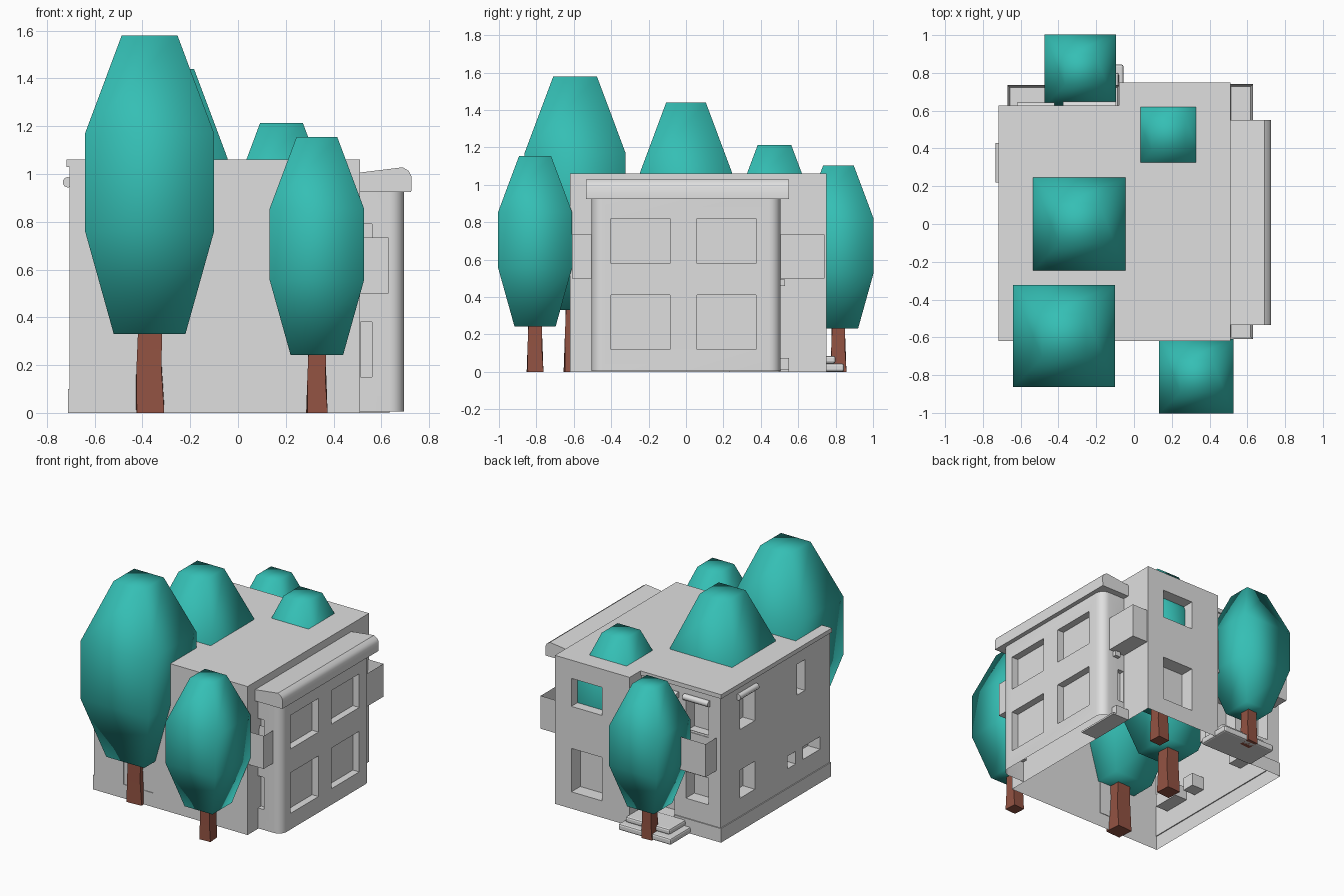
import bpy, bmesh, math
from mathutils import Matrix, Vector

if "Cube" in bpy.data.objects:
    bpy.data.objects.remove(bpy.data.objects["Cube"])


def material(name, col):
    m = bpy.data.materials.new(name)
    m.diffuse_color = (*col, 1)
    m.use_nodes = True
    m.node_tree.nodes["Principled BSDF"].inputs["Base Color"].default_value = m.diffuse_color
    return m


GREY = material("pale grey", (0.74, 0.74, 0.74))
TEAL = material("teal leaves", (0.035, 0.52, 0.46))
BROWN = material("brown bark", (0.29, 0.085, 0.055))


def finish(bm, name, mat, smooth=None):
    bmesh.ops.recalc_face_normals(bm, faces=bm.faces)
    me = bpy.data.meshes.new(name)
    bm.to_mesh(me)
    bm.free()
    me.materials.append(mat)
    ob = bpy.data.objects.new(name, me)
    bpy.context.collection.objects.link(ob)
    if smooth:
        smooth_mesh(me, smooth)
    return ob


def smooth_mesh(me, angle):
    for p in me.polygons:
        p.use_smooth = True
    me.set_sharp_from_angle(angle=math.radians(angle))


def loft(rings):
    """Skin a stack of equal-length point rings, capped at both ends."""
    bm = bmesh.new()
    rows = [[bm.verts.new(p) for p in r] for r in rings]
    n = len(rows[0])
    for a, b in zip(rows, rows[1:]):
        for i in range(n):
            j = (i + 1) % n
            bm.faces.new((a[i], a[j], b[j], b[i]))
    bm.faces.new(rows[0][::-1])
    bm.faces.new(rows[-1])
    return bm


def add_box(bm, x0, x1, y0, y1, z0, z1):
    mat = Matrix.Translation(((x0 + x1) / 2, (y0 + y1) / 2, (z0 + z1) / 2)) @ \
        Matrix.Diagonal((x1 - x0, y1 - y0, z1 - z0, 1))
    bmesh.ops.create_cube(bm, size=1, matrix=mat)


def boxes(name, dims, mat=GREY):
    bm = bmesh.new()
    for d in dims:
        add_box(bm, *d)
    return finish(bm, name, mat)


def carve(ob, dims):
    """Cut window pockets, then open the underside of the shell."""
    cutter = boxes("window_cutter", dims)
    cutter.hide_render = True
    mod = ob.modifiers.new("windows", 'BOOLEAN')
    mod.operation, mod.solver, mod.object = 'DIFFERENCE', 'EXACT', cutter
    dg = bpy.context.evaluated_depsgraph_get()
    me = bpy.data.meshes.new_from_object(ob.evaluated_get(dg))
    ob.modifiers.clear()
    bm = bmesh.new()
    bm.from_mesh(me)
    low = min(v.co.z for v in bm.verts)
    under = [f for f in bm.faces if all(v.co.z < low + 1e-4 for v in f.verts)]
    bmesh.ops.delete(bm, geom=under, context='FACES')
    bm.to_mesh(me)
    bm.free()
    ob.data = me
    bpy.data.objects.remove(cutter)


# main building: L-shaped shell with plinth and a thin roof lip
def footprint(z, e):
    return [(x, y, z) for x, y in
            ((-0.705 - e, -0.62), (0.51, -0.62), (0.51, 0.75),
             (-0.08, 0.75), (-0.08, 0.615 + e), (-0.705 - e, 0.615 + e))]


house = finish(loft([footprint(0, 0.007), footprint(0.1, 0.007),
                     footprint(0.1, 0), footprint(1.03, 0),
                     footprint(1.03, 0.013), footprint(1.06, 0.013)]),
               "house_walls", GREY)
L, B = (-0.8, -0.61), (0.52, 0.7)
carve(house, [
    # left side windows
    (*L, 0.23, 0.40, 0.72, 0.945), (*L, 0.23, 0.40, 0.23, 0.43),
    (*L, -0.335, -0.245, 0.72, 0.94), (*L, -0.23, -0.14, 0.235, 0.325),
    (*L, -0.505, -0.31, 0.235, 0.325),
    # back windows
    (0.14, 0.38, 0.65, 0.8, 0.73, 0.93), (0.14, 0.38, 0.65, 0.8, 0.12, 0.43),
    (-0.61, -0.43, *B, 0.72, 0.945), (-0.61, -0.43, *B, 0.24, 0.43),
    (-0.34, -0.12, *B, 0.6, 0.945), (-0.34, -0.12, *B, 0.08, 0.43),
    # shallow front door and window
    (-0.47, -0.235, -0.7, -0.616, 0.1, 0.43),
    (0.02, 0.25, -0.7, -0.616, 0.73, 0.93),
])


# rounded bay on the right side
def bay_ring(z, r=0.06):
    pts = [(0.505, -0.505, z)]
    for cy, a0 in ((-0.505 + r, -90), (0.505 - r, 0)):
        for k in range(7):
            a = math.radians(a0 + 15 * k)
            pts.append((0.695 - r + r * math.cos(a), cy + r * math.sin(a), z))
    return pts + [(0.505, 0.505, z)]


bay = finish(loft([bay_ring(0.005), bay_ring(0.925)]), "bay", GREY)
cuts = [(0.645, 0.8, y0, y1, z0, z1)
        for y0, y1 in ((-0.40, -0.085), (0.06, 0.375))
        for z0, z1 in ((0.12, 0.41), (0.58, 0.82))]
cuts += [(0.512, 0.56, min(s * 0.47, s * 0.6), max(s * 0.47, s * 0.6), z0, z1)
         for s in (-1, 1) for z0, z1 in ((0.15, 0.38), (0.58, 0.79))]
carve(bay, cuts)
smooth_mesh(bay.data, 40)

# bay roof: extruded profile with a rounded nose
prof = [(0.505, 0.925), (0.725, 0.925), (0.726, 0.99), (0.715, 1.012),
        (0.69, 1.028), (0.505, 1.005)]
finish(loft([[(x, y, z) for x, z in prof] for y in (-0.535, 0.55)]),
       "bay_roof", GREY, 35)


# balconies: open-topped boxes
def balcony(name, x0, x1, y0, y1):
    bm = bmesh.new()
    add_box(bm, x0, x1, y0, y1, 0.50, 0.735)
    bm.faces.ensure_lookup_table()
    top = max(bm.faces, key=lambda f: f.calc_center_median().z)
    bmesh.ops.inset_region(bm, faces=[top], thickness=0.018)
    for v in top.verts:
        v.co.z -= 0.2
    finish(bm, name, GREY)


balcony("balcony_right_front", 0.50, 0.63, -0.61, -0.49)
balcony("balcony_right_back", 0.50, 0.63, 0.49, 0.74)
balcony("balcony_back", -0.67, -0.075, 0.61, 0.735)


# rolled blinds above windows
def roll(name, centre, length, axis):
    bm = bmesh.new()
    rot = Matrix.Rotation(math.pi / 2, 4, axis)
    bmesh.ops.create_cone(bm, cap_ends=True, segments=10, radius1=0.022,
                          radius2=0.022, depth=length,
                          matrix=Matrix.Translation(centre) @ rot)
    finish(bm, name, GREY, 40)


roll("blind_left", (-0.712, 0.325, 0.965), 0.21, 'X')
roll("blind_back_a", (-0.52, 0.622, 0.965), 0.2, 'Y')
roll("blind_back_b", (-0.235, 0.626, 0.965), 0.28, 'Y')

# doorsteps and a small lamp
steps = boxes("back_steps", [(-0.47, -0.055, 0.61, 0.845, 0, 0.045),
                             (-0.43, -0.08, 0.61, 0.80, 0.045, 0.085)])
bev = steps.modifiers.new("round", 'BEVEL')
bev.width, bev.segments = 0.012, 2
boxes("side_step", [(0.51, 0.635, 0.23, 0.55, 0, 0.012),
                    (0.51, 0.61, 0.48, 0.55, 0.012, 0.075)])
boxes("bay_lamp", [(0.56, 0.60, 0.5, 0.53, 0.46, 0.495)])


# trees: scaled copies of a four-sided crown on a tapered square trunk
def square(c, w, z, turn=0):
    pts = [Vector((sx * w / 2, sy * w / 2, 0))
           for sx, sy in ((-1, -1), (1, -1), (1, 1), (-1, 1))]
    rot = Matrix.Rotation(math.radians(turn), 3, 'Z')
    return [rot @ p + Vector((c[0], c[1], z)) for p in pts]


for i, (x, y, s) in enumerate([(-0.37, -0.593, 1), (0.33, -0.807, 0.731),
                               (-0.29, 0, 0.911), (0.182, 0.473, 0.768),
                               (-0.285, 0.815, 0.699)], 1):
    crown = [(0.30, 0.33), (0.54, 0.76), (0.54, 1.17), (0.233, 1.58)]
    ob = finish(loft([square((x, y), w * s, z * s) for w, z in crown]),
                f"tree_crown_{i}", TEAL)
    for p in ob.data.polygons:
        p.use_smooth = True
    bm = loft([square((x, y), 0.115 * s, 0.0, 4),
               square((x, y), 0.105 * s, 0.18 * s, -3),
               square((x, y), 0.10 * s, 0.37 * s, 3)])
    finish(bm, f"tree_trunk_{i}", BROWN, 30)
